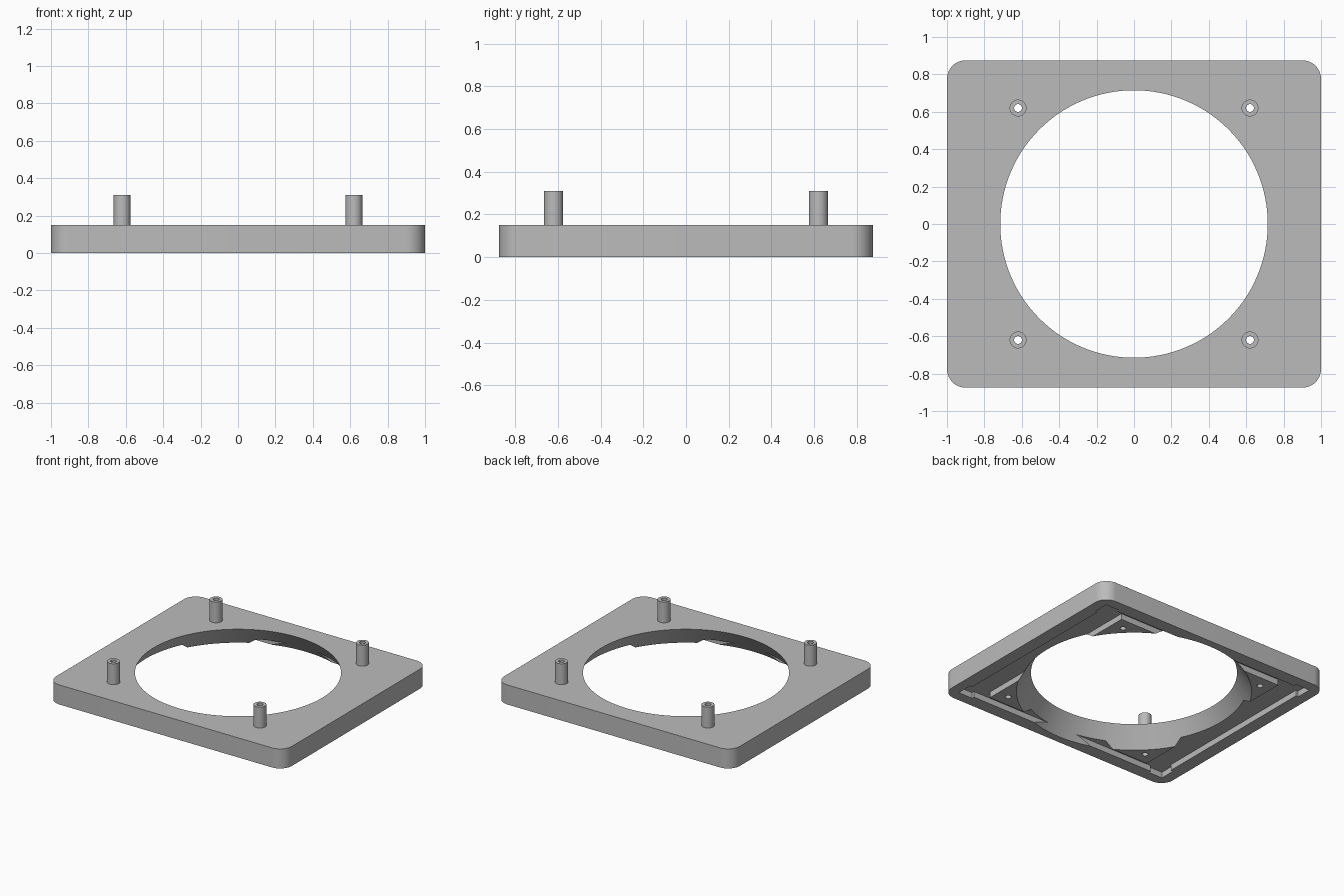
import bpy, bmesh, math

cube = bpy.data.objects.get("Cube")
if cube:
    bpy.data.objects.remove(cube, do_unlink=True)

HALF_X, HALF_Y, CORNER = 1.0, 0.875, 0.1
TOP, FLOOR, POST_TOP = 0.15, 0.045, 0.31
HOLE_TOP, HOLE_BOTTOM = 0.715, 0.816
PAD, SCREW = 0.71, 0.62

grey = bpy.data.materials.new("plain grey")
grey.use_nodes = True
grey.diffuse_color = (0.5, 0.5, 0.5, 1)
grey.node_tree.nodes["Principled BSDF"].inputs["Base Color"].default_value = (0.5, 0.5, 0.5, 1)


def prism(name, outline, z0, z1):
    """Extrude a flat outline between two heights."""
    bm = bmesh.new()
    base = bm.faces.new([bm.verts.new((x, y, z0)) for x, y in outline])
    top = bmesh.ops.extrude_face_region(bm, geom=[base])["geom"]
    bmesh.ops.translate(bm, vec=(0, 0, z1 - z0),
                        verts=[v for v in top if isinstance(v, bmesh.types.BMVert)])
    bmesh.ops.recalc_face_normals(bm, faces=bm.faces)
    return finish(bm, name)


def cone(name, r0, r1, z0, z1, x=0, y=0, sides=32):
    """Upright cylinder or tapered cylinder."""
    bm = bmesh.new()
    bmesh.ops.create_cone(bm, cap_ends=True, segments=sides, radius1=r0, radius2=r1, depth=z1 - z0)
    bmesh.ops.translate(bm, vec=(x, y, (z0 + z1) / 2), verts=bm.verts)
    return finish(bm, name)


def finish(bm, name):
    mesh = bpy.data.meshes.new(name)
    bm.to_mesh(mesh)
    bm.free()
    mesh.materials.append(grey)
    obj = bpy.data.objects.new(name, mesh)
    bpy.context.collection.objects.link(obj)
    return obj


def box(name, x0, x1, y0, y1, z0, z1):
    return prism(name, [(x0, y0), (x1, y0), (x1, y1), (x0, y1)], z0, z1)


def combine(target, others, operation):
    """Apply one boolean per part, then remove the helper parts."""
    for other in others:
        mod = target.modifiers.new(operation, "BOOLEAN")
        mod.operation, mod.solver, mod.object = operation, "EXACT", other
        bpy.context.view_layer.objects.active = target
        bpy.ops.object.modifier_apply(modifier=mod.name)
        bpy.data.objects.remove(other, do_unlink=True)


def rounded_rectangle(hx, hy, r, steps=12):
    points = []
    for i, (sx, sy) in enumerate([(1, 1), (-1, 1), (-1, -1), (1, -1)]):
        for k in range(steps + 1):
            a = math.pi / 2 * (i + k / steps)
            points.append((sx * (hx - r) + r * math.cos(a), sy * (hy - r) + r * math.sin(a)))
    return points


signs = [(sx, sy) for sx in (-1, 1) for sy in (-1, 1)]

# Plate with rounded corners
plate = prism("fan_mount_plate", rounded_rectangle(HALF_X, HALF_Y, CORNER), 0, TOP)

# Recess in the underside, a little wider at its corners
rim, corner_rim, length = 0.1, 0.08, 0.12
cutters = [box("recess", rim - HALF_X, HALF_X - rim, rim - HALF_Y, HALF_Y - rim, -0.1, FLOOR)]
for sx, sy in signs:
    xs = sorted(sx * (HALF_X - d) for d in (corner_rim, corner_rim + length))
    ys = sorted(sy * (HALF_Y - d) for d in (corner_rim, corner_rim + length))
    cutters.append(box("corner_notch", *xs, *ys, -0.1, FLOOR))
combine(plate, cutters, "DIFFERENCE")

# Corner pads under the plate and posts on top
parts = []
for sx, sy in signs:
    xs, ys = sorted((sx * 0.3, sx * PAD)), sorted((sy * 0.3, sy * PAD))
    parts.append(box("corner_pad", *xs, *ys, 0, FLOOR + 0.02))
    parts.append(cone("post", 0.045, 0.045, TOP - 0.03, POST_TOP, sx * SCREW, sy * SCREW))
combine(plate, parts, "UNION")

# Flared air opening and screw bores
slope = (HOLE_BOTTOM - HOLE_TOP) / TOP
extra = 0.05
cutters = [cone("air_opening", HOLE_BOTTOM + slope * extra, HOLE_TOP - slope * extra,
                -extra, TOP + extra, sides=128)]
cutters += [cone("screw_bore", 0.021, 0.021, -0.1, 0.4, sx * SCREW, sy * SCREW, 24)
            for sx, sy in signs]
combine(plate, cutters, "DIFFERENCE")

# Smooth curved walls, keep edges sharp
bpy.ops.object.select_all(action="DESELECT")
plate.select_set(True)
bpy.context.view_layer.objects.active = plate
bpy.ops.object.shade_smooth_by_angle(angle=math.radians(30))
